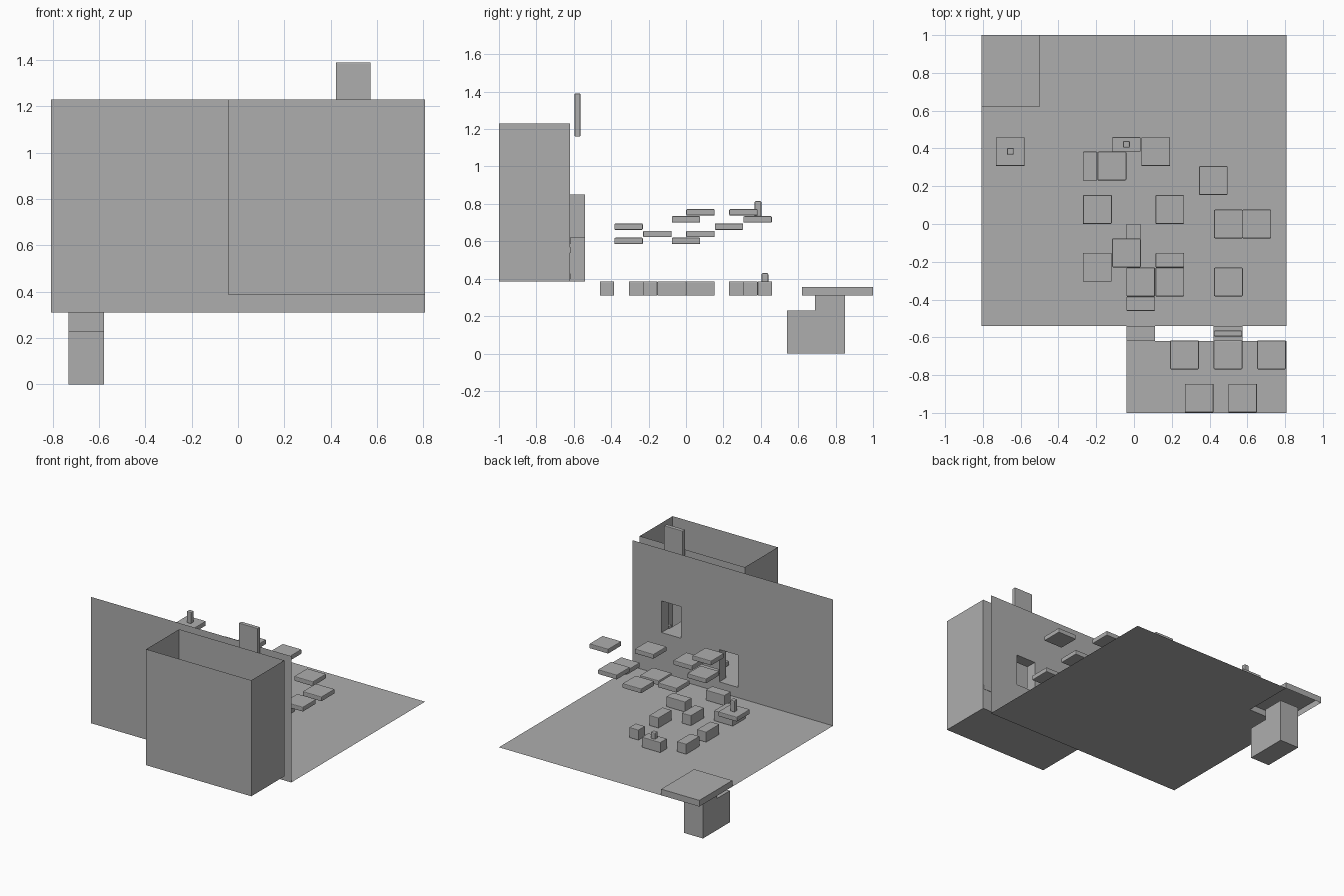
import bpy, bmesh

if "Cube" in bpy.data.objects:
    bpy.data.objects.remove(bpy.data.objects["Cube"])

X = 0.8075          # half width of the room
WALL_Y = -0.54      # plane of the tall wall
FLOOR = 0.31        # height of the main floor

grey = bpy.data.materials.new("plain_grey")
grey.diffuse_color = (0.42, 0.42, 0.42, 1)
grey.use_nodes = True
grey.node_tree.nodes["Principled BSDF"].inputs["Base Color"].default_value = grey.diffuse_color


def finish(name, bm, bevel=0):
    me = bpy.data.meshes.new(name)
    bm.to_mesh(me)
    bm.free()
    me.materials.append(grey)
    ob = bpy.data.objects.new(name, me)
    bpy.context.collection.objects.link(ob)
    if bevel:
        m = ob.modifiers.new("soft_edges", "BEVEL")
        m.width, m.segments = bevel, 2
    return ob


def box(name, lo, hi, open_sides=(), bevel=0):
    """Box between two corners; open_sides lists sides left out, e.g. '+z'."""
    bm = bmesh.new()
    bmesh.ops.create_cube(bm, size=1)
    for v in bm.verts:
        v.co = [(a + b) / 2 + c * (b - a) for a, b, c in zip(lo, hi, v.co)]
    bm.normal_update()
    drop = []
    for f in bm.faces:
        for side in open_sides:
            axis = "xyz".index(side[1])
            if f.normal[axis] * (1 if side[0] == "+" else -1) > 0.9:
                drop.append(f)
    if drop:
        bmesh.ops.delete(bm, geom=drop, context="FACES")
    return finish(name, bm, bevel)


def sheet(name, us, vs, place, holes):
    """Flat panel cut into cells, leaving out the hole cells."""
    bm = bmesh.new()
    grid = [[bm.verts.new(place(u, v)) for v in vs] for u in us]
    for i in range(len(us) - 1):
        for j in range(len(vs) - 1):
            if (i, j) not in holes:
                bm.faces.new((grid[i][j], grid[i + 1][j],
                              grid[i + 1][j + 1], grid[i][j + 1]))
    bmesh.ops.delete(bm, geom=[v for v in bm.verts if not v.link_faces],
                     context="VERTS")
    return finish(name, bm)


# Main floor with its corner left out under the raised pad
sheet("floor", (-X, -0.50, X), (WALL_Y, 0.62, 1.0),
      lambda u, v: (u, v, FLOOR), {(0, 1)})
box("corner_pad", (-X, 0.62, FLOOR), (-0.50, 1.0, 0.355), ("-z",))

# Tall wall with two door openings
door_z = (0.385, 0.62, 0.85)
sheet("wall", (-X, -0.04, 0.11, 0.42, 0.575, X), (FLOOR, *door_z, 1.23),
      lambda u, v: (u, WALL_Y, v), {(1, 1), (3, 2)})

# Tall open-topped side room with matching openings
box("side_room", (-0.04, -1.0, 0.385), (X, -0.62, 1.23), ("+z", "+y"))
sheet("side_room_back", (-0.04, 0.11, 0.42, 0.575, X), (*door_z, 1.23),
      lambda u, v: (u, -0.62, v), {(0, 0), (2, 1)})

# Short passages joining the wall and the room
box("lower_passage", (-0.04, -0.62, 0.385), (0.11, WALL_Y, 0.62), ("+y", "-y"))
box("upper_passage", (0.42, -0.62, 0.62), (0.575, WALL_Y, 0.85), ("+y", "-y"))
box("raised_gate", (0.423, -0.595, 1.16), (0.573, -0.565, 1.39), bevel=0.004)

# Climbing steps inside the room: centre x, y and top height
for x, y, top in ((0.267, -0.693, 0.43), (0.345, -0.922, 0.475),
                  (0.575, -0.922, 0.525), (0.728, -0.693, 0.57),
                  (0.498, -0.693, 0.618)):
    box("room_step", (x - 0.076, y - 0.076, top - 0.034),
        (x + 0.076, y + 0.076, top), bevel=0.005)

# Floating platforms: centre x, y and underside height
for x, y, z in ((0.19, -0.307, 0.585), (0.50, -0.307, 0.585), (0.50, 0, 0.585),
                (0.19, 0.077, 0.622), (-0.04, -0.153, 0.622),
                (0.035, -0.307, 0.661), (0.42, 0.23, 0.661),
                (0.115, 0.383, 0.70), (0.65, 0, 0.70), (-0.655, 0.383, 0.70),
                (-0.117, 0.307, 0.738), (-0.193, 0.077, 0.738)):
    box("floating_platform", (x - 0.076, y - 0.076, z),
        (x + 0.076, y + 0.076, z + 0.034), bevel=0.005)

# Blocks standing on the floor: x range, y range
for x0, x1, y0, y1 in ((-0.27, -0.195, 0.23, 0.383), (-0.115, 0.035, 0.383, 0.46),
                       (-0.27, -0.118, -0.305, -0.153), (-0.04, 0.112, -0.46, -0.385),
                       (0.115, 0.265, -0.23, -0.153), (-0.04, 0.035, -0.153, 0),
                       (-0.27, -0.195, 0, 0.153), (0.115, 0.19, 0, 0.153),
                       (0.115, 0.19, 0.307, 0.383)):
    box("floor_block", (x0, y0, FLOOR), (x1, y1, 0.385), bevel=0.004)

# Small pegs on one platform and one block
for x, y, z0, z1 in ((-0.655, 0.385, 0.73, 0.815), (-0.04, 0.422, 0.38, 0.43)):
    box("peg", (x - 0.018, y - 0.018, z0), (x + 0.018, y + 0.018, z1), bevel=0.007)

# Bent shaft under the corner pad
profile = ((0.54, 0), (0.85, 0), (0.85, FLOOR), (0.69, FLOOR), (0.69, 0.23), (0.54, 0.23))
bm = bmesh.new()
left = [bm.verts.new((-0.732, y, z)) for y, z in profile]
right = [bm.verts.new((-0.578, y, z)) for y, z in profile]
bm.faces.new(left[::-1])
bm.faces.new(right)
for i in range(6):
    if i != 2:      # the top stays open
        j = (i + 1) % 6
        bm.faces.new((left[i], left[j], right[j], right[i]))
bmesh.ops.recalc_face_normals(bm, faces=bm.faces)
finish("bent_shaft", bm)
